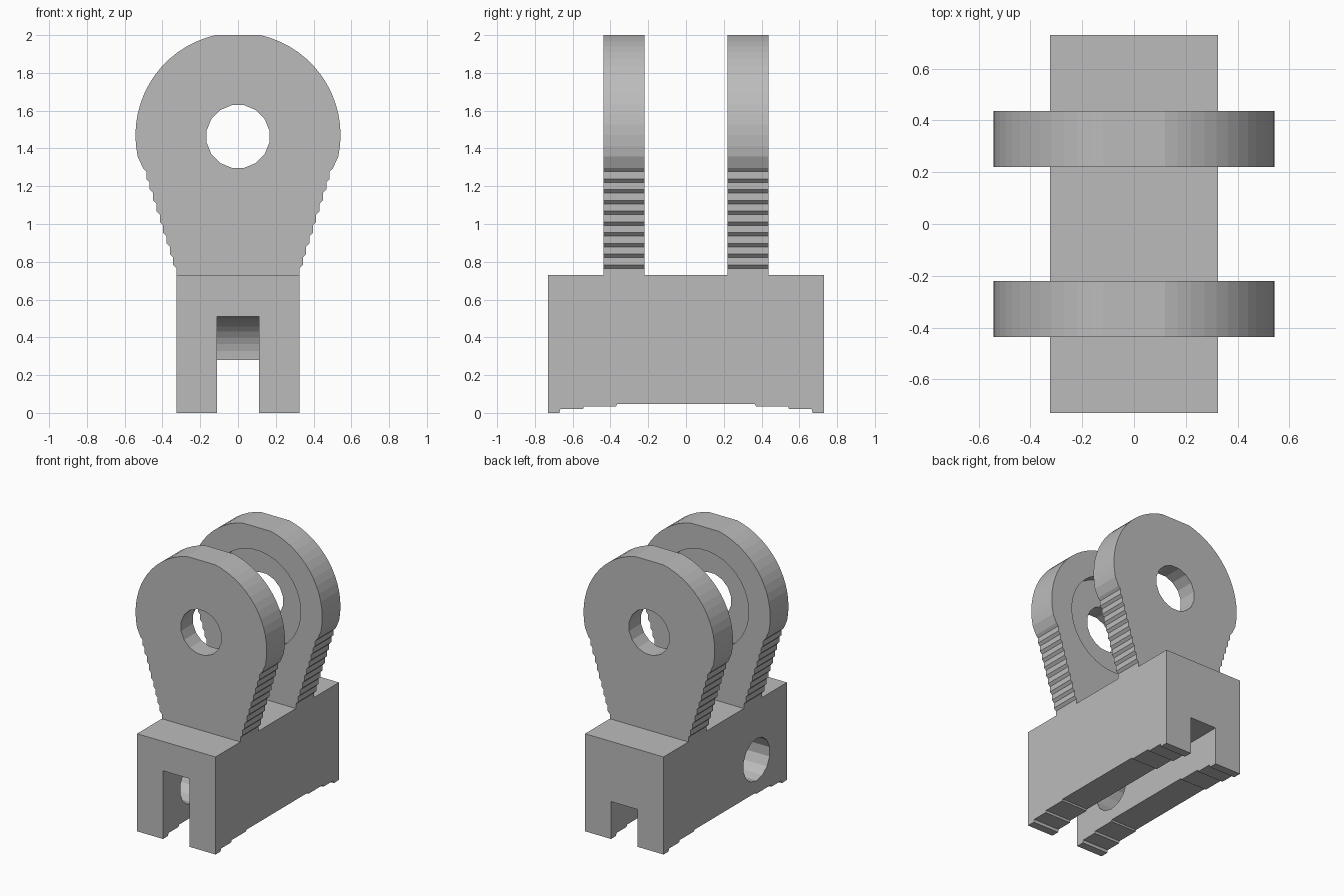
import bpy, bmesh
from math import sin, cos, pi, radians

default = bpy.data.objects.get("Cube")
if default:
    bpy.data.objects.remove(default, do_unlink=True)

grey = bpy.data.materials.new("plain_grey")
grey.use_nodes = True
COLOUR = (0.5, 0.5, 0.5, 1)
grey.diffuse_color = COLOUR
grey.node_tree.nodes["Principled BSDF"].inputs["Base Color"].default_value = COLOUR


def prism(name, profile, axis, start, end):
    """Extrude a (horizontal, z) profile along x or y."""
    bm = bmesh.new()

    def place(h, z, d):
        return (d, h, z) if axis == "x" else (h, d, z)

    face = bm.faces.new([bm.verts.new(place(h, z, start)) for h, z in profile])
    top = bmesh.ops.extrude_face_region(bm, geom=[face])
    verts = [g for g in top["geom"] if isinstance(g, bmesh.types.BMVert)]
    bmesh.ops.translate(bm, verts=verts, vec=place(0, 0, end - start))
    bmesh.ops.recalc_face_normals(bm, faces=bm.faces)
    mesh = bpy.data.meshes.new(name)
    bm.to_mesh(mesh)
    bm.free()
    mesh.materials.append(grey)
    obj = bpy.data.objects.new(name, mesh)
    bpy.context.collection.objects.link(obj)
    return obj


def circle(h, z, radius, sides):
    return [(h + radius * cos(2 * pi * (i + 0.5) / sides),
             z + radius * sin(2 * pi * (i + 0.5) / sides)) for i in range(sides)]


def cut(obj, cutter):
    """Subtract the cutter, then discard it."""
    cutter.hide_render = True
    mod = obj.modifiers.new("cut", "BOOLEAN")
    mod.operation = "DIFFERENCE"
    mod.solver = "EXACT"
    mod.object = cutter
    bpy.context.view_layer.objects.active = obj
    bpy.ops.object.modifier_apply(modifier=mod.name)
    bpy.data.objects.remove(cutter, do_unlink=True)


# Base block with a shallow stepped arch underneath
half_arch = [(0.73, 0), (0.67, 0), (0.665, 0.02), (0.545, 0.02),
             (0.54, 0.035), (0.37, 0.035), (0.365, 0.046)]
arch = half_arch + [(-y, z) for y, z in reversed(half_arch)]
base = prism("base_block", arch + [(-0.73, 0.73), (0.73, 0.73)], "x", -0.325, 0.325)

# Lengthwise slot, taller at the front with a rounded inner end
pin_y, pin_z = -0.37, 0.29
bend = [(pin_y + 0.22 * cos(radians(a)), pin_z + 0.22 * sin(radians(a)))
        for a in range(0, 91, 10)]
slot = [(-0.9, -0.1), (0.9, -0.1), (0.9, 0.28), (-0.15, 0.28)] + bend + [(-0.9, 0.51)]
cut(base, prism("slot_cutter", slot, "x", -0.11, 0.11))

# Pin hole through one side wall
cut(base, prism("pin_cutter", circle(pin_y, pin_z, 0.158, 14), "x", -0.5, 0))

# Outline of one lug: ridged flare, then a round head with a flat top
eye_z = 1.47
right = [(0.325, 0.73)]
for i in range(10):
    z = 0.765 + 0.057 * i
    width = right[-1][0]
    right += [(width, z), (width + 0.0178, z + 0.018)]
right += [(0.543 * cos(radians(a)), eye_z + 0.543 * sin(radians(a)))
          for a in range(-12, 73, 6)]
right.append((0.12, 2.0))
outline = right + [(-x, z) for x, z in reversed(right)]

# Pair of lugs, each with an eye and a round recess on its inner face
for name, side in (("front_lug", -1), ("back_lug", 1)):
    lug = prism(name, outline, "y", 0.22 * side, 0.436 * side)
    cut(lug, prism("eye_cutter", circle(0, 1.463, 0.169, 16), "y", 0.1 * side, 0.6 * side))
    cut(lug, prism("recess_cutter", circle(0, 1.463, 0.365, 36), "y", 0.1 * side, 0.295 * side))
